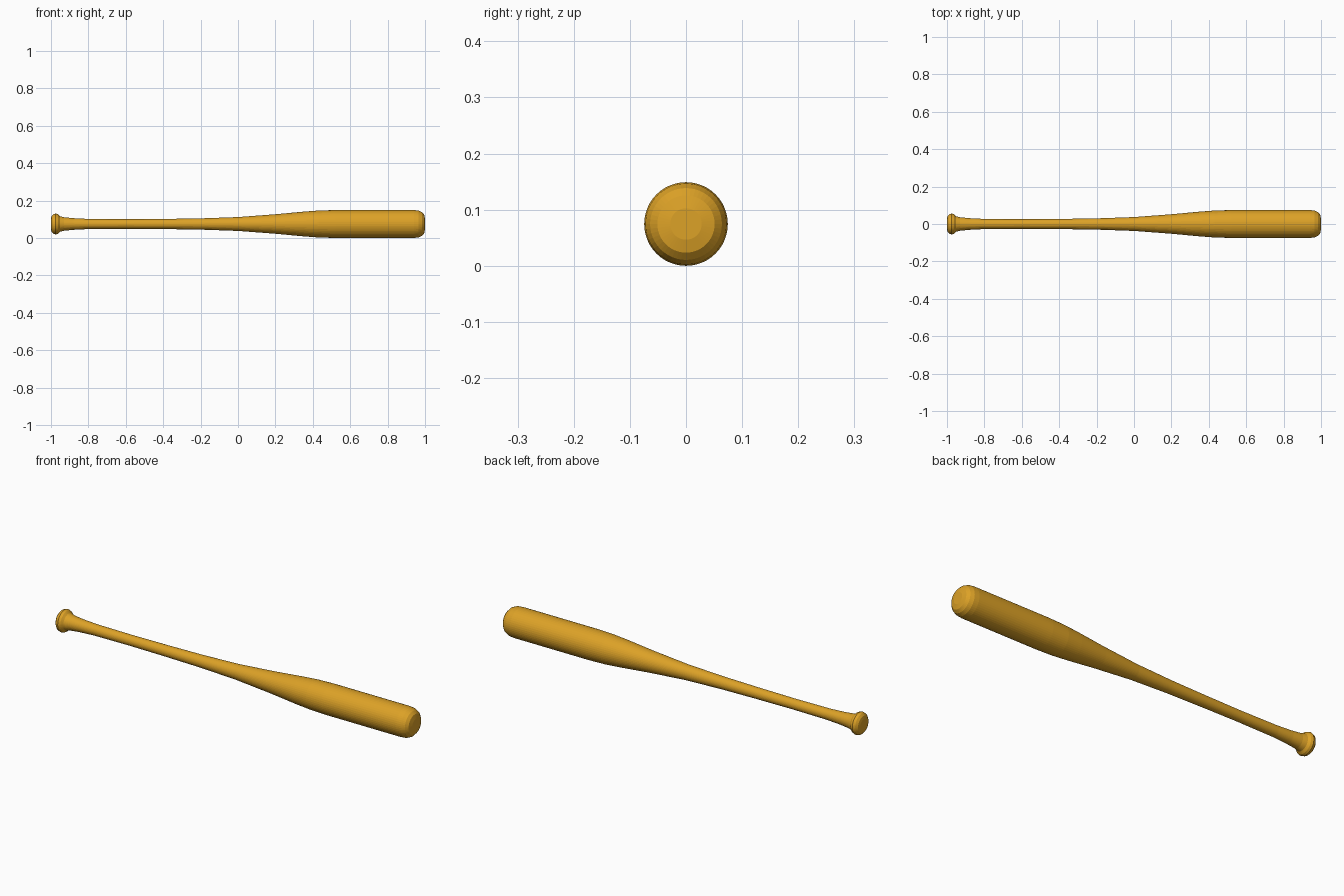
import bpy, bmesh, math

if "Cube" in bpy.data.objects:
    bpy.data.objects.remove(bpy.data.objects["Cube"])

SIDES = 48
AXIS_Z = 0.0745

# Turned profile (x, radius) from knob to barrel tip
PROFILE = [
    (-1.0, 0.028), (-0.997, 0.042), (-0.988, 0.052), (-0.975, 0.056),
    (-0.963, 0.052), (-0.953, 0.042), (-0.93, 0.036), (-0.88, 0.031),
    (-0.8, 0.027), (-0.6, 0.0255), (-0.4, 0.027), (-0.2, 0.030),
    (0.0, 0.037), (0.2, 0.052), (0.35, 0.066), (0.43, 0.072), (0.52, 0.0745),
    (0.94, 0.0745), (0.965, 0.072), (0.983, 0.064), (0.995, 0.051), (1.0, 0.028),
]

# Lathe the bat around its long axis
bm = bmesh.new()
rings = []
for x, r in PROFILE:
    rings.append([bm.verts.new((x, r * math.cos(a), AXIS_Z + r * math.sin(a)))
                  for a in (2 * math.pi * i / SIDES for i in range(SIDES))])
for a, b in zip(rings, rings[1:]):
    for i in range(SIDES):
        j = (i + 1) % SIDES
        bm.faces.new((a[i], a[j], b[j], b[i]))

# End caps
bm.faces.new(rings[0])
bm.faces.new(rings[-1])
bmesh.ops.recalc_face_normals(bm, faces=bm.faces)

mesh = bpy.data.meshes.new("baseball_bat")
bm.to_mesh(mesh)
bm.free()
bat = bpy.data.objects.new("baseball_bat", mesh)
bpy.context.collection.objects.link(bat)

# Honey-coloured wood
wood = bpy.data.materials.new("wood")
wood.diffuse_color = (0.72, 0.36, 0.02, 1)
wood.use_nodes = True
wood.node_tree.nodes["Principled BSDF"].inputs["Base Color"].default_value = wood.diffuse_color
mesh.materials.append(wood)
